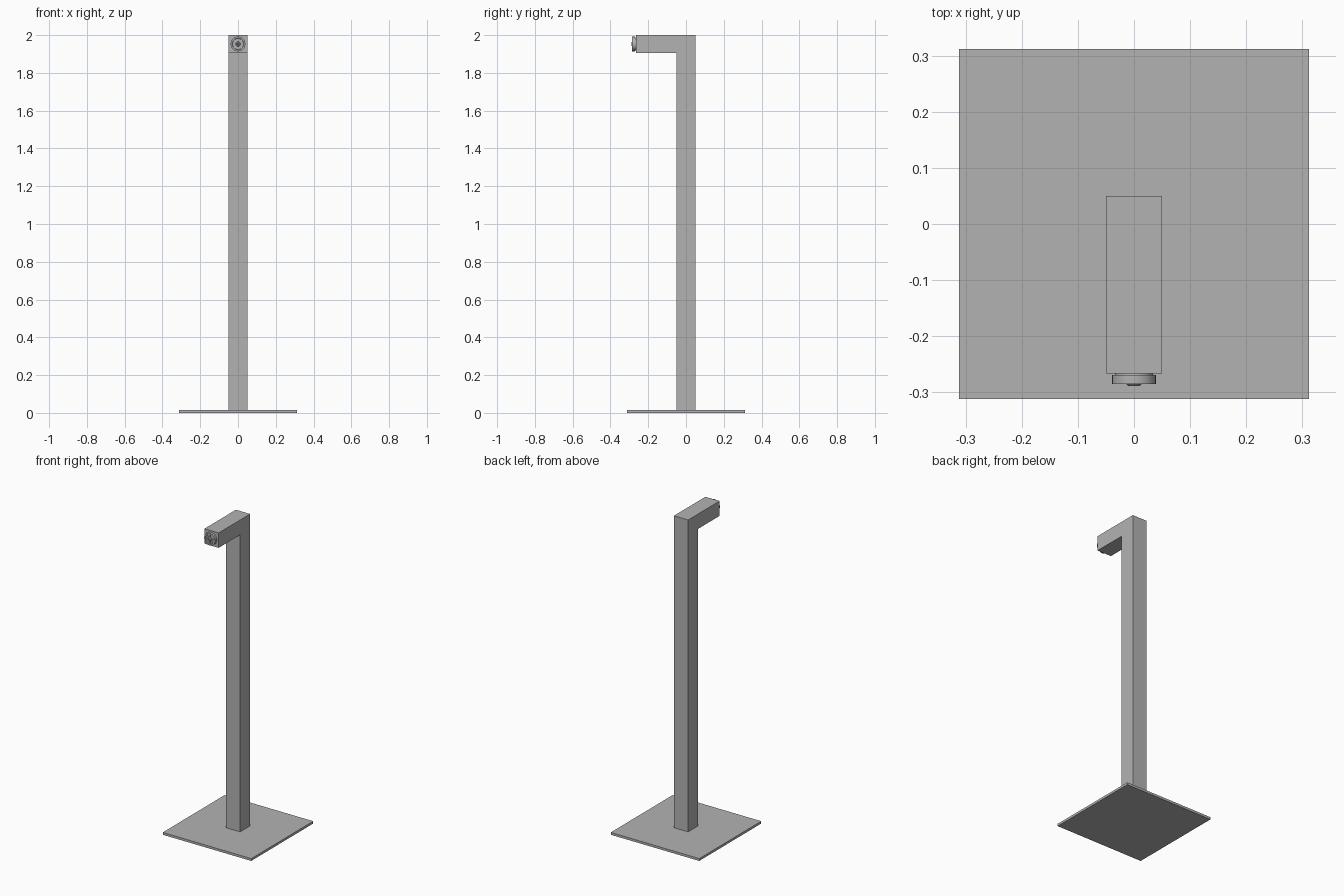
import bpy, bmesh
from math import cos, sin, pi, tau
from mathutils import Matrix, Vector

cube = bpy.data.objects.get("Cube")
if cube:
    bpy.data.objects.remove(cube, do_unlink=True)

# Single painted metal colour
grey = bpy.data.materials.new("metal_grey")
grey.use_nodes = True
colour = (0.45, 0.45, 0.45, 1)
grey.diffuse_color = colour
grey.node_tree.nodes["Principled BSDF"].inputs["Base Color"].default_value = colour


def finish(name, bm, smooth=False):
    bmesh.ops.recalc_face_normals(bm, faces=bm.faces[:])
    mesh = bpy.data.meshes.new(name)
    bm.to_mesh(mesh)
    bm.free()
    mesh.materials.append(grey)
    obj = bpy.data.objects.new(name, mesh)
    bpy.context.collection.objects.link(obj)
    if smooth:
        bpy.ops.object.select_all(action="DESELECT")
        obj.select_set(True)
        bpy.context.view_layer.objects.active = obj
        bpy.ops.object.shade_smooth_by_angle(angle=pi / 6)
    return obj


def box(bm, size, centre, turn=Matrix()):
    matrix = turn @ Matrix.Translation(centre) @ Matrix.Diagonal((*size, 1))
    bmesh.ops.create_cube(bm, size=1, matrix=matrix)


def lathe(name, profile, steps=32):
    """Spin (radius, y) points around the front-facing nozzle axis."""
    bm = bmesh.new()
    rings = [[bm.verts.new((r * cos(tau * i / steps), y, AXIS_Z + r * sin(tau * i / steps)))
              for i in range(steps)] for r, y in profile]
    for a, b in zip(rings, rings[1:]):
        for i in range(steps):
            j = (i + 1) % steps
            bm.faces.new((a[i], a[j], b[j], b[i]))
    bm.faces.new(rings[0])
    bm.faces.new(rings[-1])
    return finish(name, bm, True)


HALF = 0.05
AXIS_Z = 1.953
FRONT = -0.266

# Floor plate
bm = bmesh.new()
box(bm, (0.623, 0.623, 0.015), (0, 0, 0.0075))
finish("base_plate", bm)

# Post and arm as one mitre-free L profile
bm = bmesh.new()
outline = [(HALF, 0.015), (HALF, 2), (FRONT, 2), (FRONT, 1.905), (-HALF, 1.905), (-HALF, 0.015)]
side = bm.faces.new([bm.verts.new((-HALF, y, z)) for y, z in outline])
new = bmesh.ops.extrude_face_region(bm, geom=[side])["geom"]
bmesh.ops.translate(bm, vec=(2 * HALF, 0, 0), verts=[v for v in new if isinstance(v, bmesh.types.BMVert)])
finish("post_and_arm", bm)

# Nozzle body with a stepped neck and a recessed face
lathe("nozzle_body", [(0.034, FRONT), (0.034, -0.269), (0.039, -0.269), (0.039, -0.285),
                      (0.031, -0.285), (0.029, -0.280)])

# Raised centre button
lathe("nozzle_centre", [(0.013, -0.279), (0.013, -0.286), (0.010, -0.289), (0.005, -0.289), (0.004, -0.286)])

# Radial ribs across the recess
bm = bmesh.new()
for i in range(8):
    pivot = Matrix.Translation(Vector((0, 0, AXIS_Z)))
    turn = pivot @ Matrix.Rotation(tau * i / 8, 4, "Y")
    box(bm, (0.019, 0.006, 0.005), (0.0205, -0.282, 0), turn)
finish("nozzle_ribs", bm)
